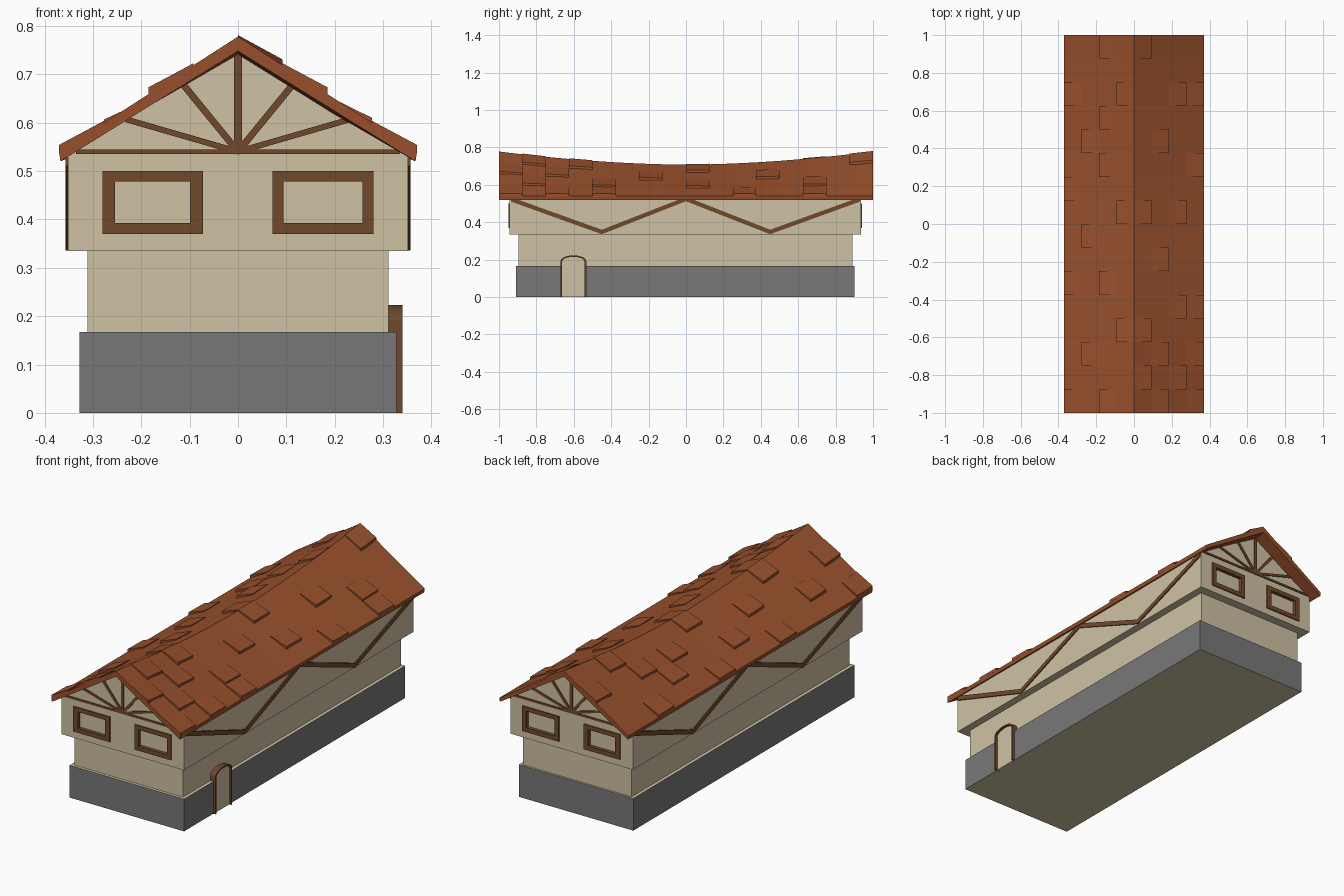
import bpy, bmesh, math

if "Cube" in bpy.data.objects:
    bpy.data.objects.remove(bpy.data.objects["Cube"])


def material(name, rgb):
    m = bpy.data.materials.new(name)
    lin = [((c / 255 + 0.055) / 1.055) ** 2.4 for c in rgb]
    m.diffuse_color = (*lin, 1)
    m.use_nodes = True
    m.node_tree.nodes["Principled BSDF"].inputs["Base Color"].default_value = m.diffuse_color
    return m


ROOF = material("roof_tile", (152, 80, 44))
PLASTER = material("plaster", (207, 194, 164))
STONE = material("stone", (120, 120, 120))
WOOD = material("timber", (112, 73, 43))


def finish(name, bm, *mats):
    bmesh.ops.recalc_face_normals(bm, faces=bm.faces[:])
    me = bpy.data.meshes.new(name)
    bm.to_mesh(me)
    bm.free()
    for m in mats:
        me.materials.append(m)
    ob = bpy.data.objects.new(name, me)
    bpy.context.collection.objects.link(ob)
    return ob


def loft(bm, rings):
    """Skin a list of equal closed rings and cap both ends."""
    vs = [[bm.verts.new(p) for p in r] for r in rings]
    n = len(vs[0])
    for a, b in zip(vs, vs[1:]):
        for i in range(n):
            j = (i + 1) % n
            bm.faces.new((a[i], a[j], b[j], b[i]))
    bm.faces.new(vs[0])
    bm.faces.new(vs[-1])


def plates(name, polys, axis, a, b, mat):
    """Extrude flat outlines from a to b along x or y."""
    bm = bmesh.new()
    for pts in polys:
        at = (lambda t: [(t, u, v) for u, v in pts]) if axis == 'x' else \
             (lambda t: [(u, t, v) for u, v in pts])
        loft(bm, [at(a), at(b)])
    return finish(name, bm, mat)


def rect(u0, u1, v0, v1):
    return [(u0, v0), (u1, v0), (u1, v1), (u0, v1)]


def bar(p, q, w):
    dx, dz = q[0] - p[0], q[1] - p[1]
    k = w / 2 / math.hypot(dx, dz)
    nx, nz = -dz * k, dx * k
    return [(p[0] + nx, p[1] + nz), (q[0] + nx, q[1] + nz),
            (q[0] - nx, q[1] - nz), (p[0] - nx, p[1] - nz)]


# Sagging ridge line and sloping roof surface
EAVE_X, EAVE_Z = 0.37, 0.54


def ridge(y):
    return 0.708 + 0.07 * abs(y) ** 1.8


def roof_z(x, y):
    return EAVE_Z + (ridge(y) - EAVE_Z) * (1 - abs(x) / EAVE_X)


# Stone base, with plaster top ledge and underside
base = plates("stone_base", [rect(-0.328, 0.328, 0, 0.167)], 'y', -0.91, 0.90, STONE)
base.data.materials.append(PLASTER)
for f in base.data.polygons:
    f.material_index = int(abs(f.normal.z) > 0.5)

# Lower storey
plates("lower_wall", [rect(-0.311, 0.311, 0.16, 0.34)], 'y', -0.895, 0.89, PLASTER)

# Upper storey with gables, following the roof sag
Y0, Y1 = -0.943, 0.936
bm = bmesh.new()
rings = []
for i in range(17):
    y = Y0 + (Y1 - Y0) * i / 16
    rings.append([(-0.351, y, 0.335), (0.351, y, 0.335), (0.351, y, roof_z(0.351, y) - 0.02),
                  (0, y, ridge(y) - 0.025), (-0.351, y, roof_z(0.351, y) - 0.02)])
loft(bm, rings)
upper = finish("upper_wall", bm, PLASTER)

# Windows: recess cut into the gables, lined by a timber frame
holes = [(-0.254, -0.099), (0.094, 0.257)]
outers = [(-0.28, -0.072), (0.071, 0.28)]
frame = []
for (a, b), (c, d) in zip(outers, holes):
    frame += [rect(a, c, 0.37, 0.50), rect(d, b, 0.37, 0.50),
              rect(c, d, 0.37, 0.393), rect(c, d, 0.478, 0.50)]
cut = [rect(c - 0.002, d + 0.002, 0.391, 0.480) for c, d in holes]
# Gable timbers: tie beam, king post and fan of struts
fan = [rect(-0.335, 0.335, 0.535, 0.545), rect(-0.008, 0.008, 0.54, 0.745)]
for s in (-1, 1):
    fan += [bar((0, 0.54), (s * 0.116, 0.682), 0.014),
            bar((0, 0.54), (s * 0.232, 0.607), 0.012)]

for side, y, out in (("front", Y0, -1), ("back", Y1, 1)):
    plates(side + "_window_frames", frame, 'y', y - out * 0.012, y + out * 0.006, WOOD)
    plates(side + "_gable_timbers", fan, 'y', y - out * 0.005, y + out * 0.005, WOOD)
    cutter = plates(side + "_window_cutter", cut, 'y', y - out * 0.012, y + out * 0.05, PLASTER)
    cutter.hide_render = True
    cutter.hide_set(True)
    mod = upper.modifiers.new(side + "_windows", 'BOOLEAN')
    mod.object = cutter
    mod.operation = 'DIFFERENCE'
    mod.solver = 'EXACT'

# Zigzag braces on the long sides
ys = [-0.935, -0.45, 0, 0.45, 0.93]
zs = [0.51, 0.336, 0.512, 0.336, 0.51]
zigzag = list(zip(ys, zs)) + [(y, z + 0.024) for y, z in zip(ys[::-1], zs[::-1])]
for side, s in (("right", 1), ("left", -1)):
    plates(side + "_braces", [zigzag], 'x', s * 0.345, s * 0.357, WOOD)


# Arched door on the right side
def arch(hw, spring, rise):
    arc = [(-0.602 + hw * math.cos(t), spring + rise * math.sin(t))
           for t in (math.pi * i / 10 for i in range(11))]
    return [(-0.602 + hw, 0)] + arc + [(-0.602 - hw, 0)]


plates("door_frame", [arch(0.069, 0.192, 0.031) + arch(0.060, 0.19, 0.025)[::-1]],
       'x', 0.305, 0.34, WOOD)
plates("door_panel", [arch(0.061, 0.19, 0.026)], 'x', 0.305, 0.3295, PLASTER)

# Roof shell
bm = bmesh.new()
loft(bm, [[(-EAVE_X, y, EAVE_Z), (0, y, ridge(y)), (EAVE_X, y, EAVE_Z),
           (EAVE_X - 0.003, y, 0.52), (0, y, ridge(y) - 0.03), (-EAVE_X + 0.003, y, 0.52)]
          for y in (-1 + i / 8 for i in range(17))])
finish("roof", bm, ROOF)

# Raised roof tiles: (column from the ridge, row from the front)
right = [(0, 15), (2, 13), (1, 11), (2, 8), (0, 8), (1, 6), (3, 4), (2, 4), (1, 2),
         (0, 1), (1, 0), (3, 2), (3, 10), (0, 3), (2, 1), (3, 13), (3, 0)]
left = [(1, 15), (3, 13), (1, 12), (1, 10), (3, 9), (0, 8), (2, 7), (1, 5), (0, 3),
        (2, 2), (1, 0), (3, 5), (3, 0), (2, 11), (0, 13)]
for side, s, cells in (("right", 1, right), ("left", -1, left)):
    bm = bmesh.new()
    for c, r in cells:
        x0, x1 = s * c * EAVE_X / 4, s * (c + 1) * EAVE_X / 4
        y0, y1 = -1 + r / 8, -1 + (r + 1) / 8
        corners = [(x0, y0, 0.004), (x1, y0, 0.014), (x1, y1, 0.012), (x0, y1, 0.003)]
        loft(bm, [[(x, y, roof_z(x, y) - 0.004) for x, y, h in corners],
                  [(x, y, roof_z(x, y) + h) for x, y, h in corners]])
    finish(side + "_raised_tiles", bm, ROOF)
